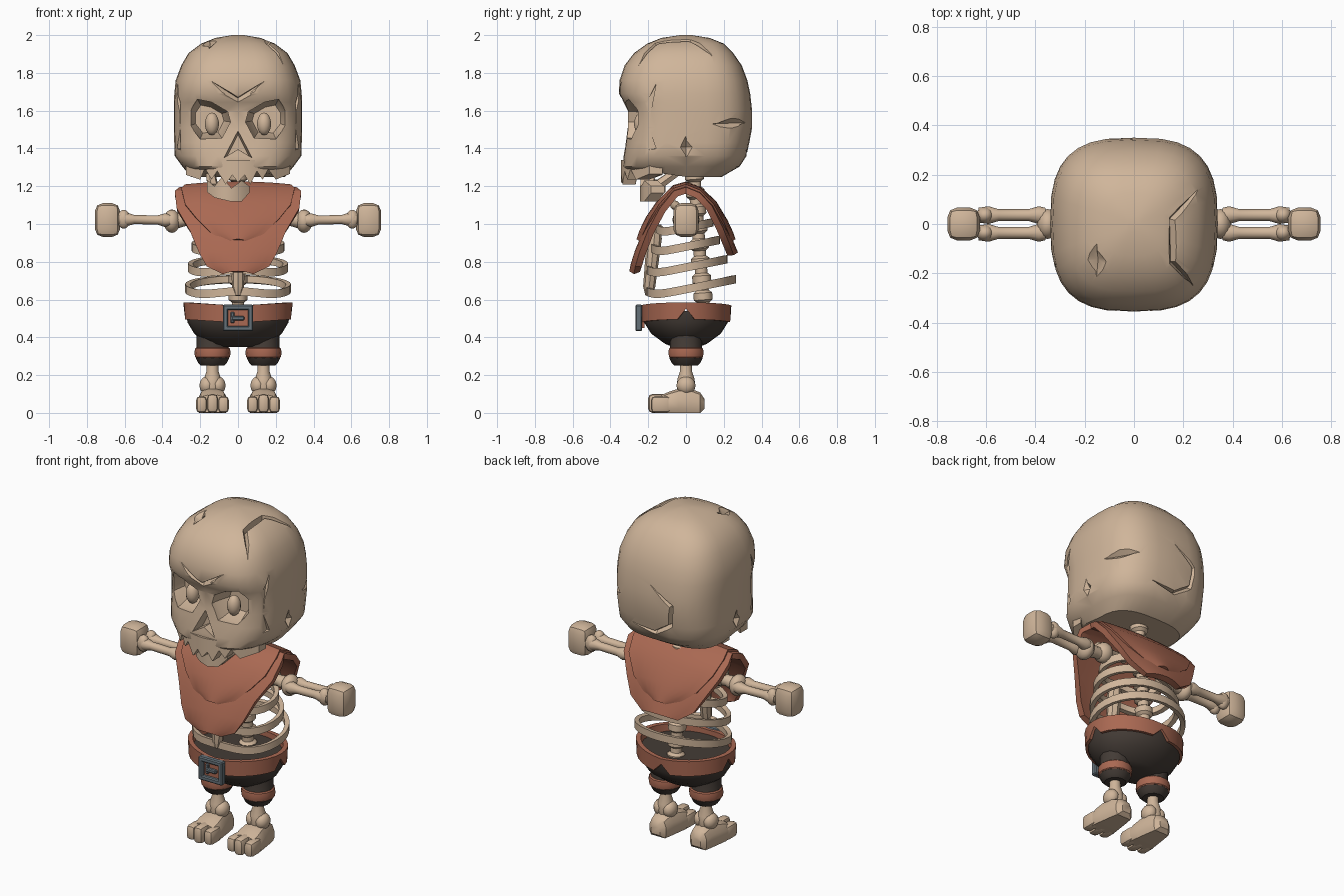
import bpy, bmesh, math
from mathutils import Vector, Matrix
from mathutils.bvhtree import BVHTree

if "Cube" in bpy.data.objects:
    bpy.data.objects.remove(bpy.data.objects["Cube"])


def material(name, rgb):
    m = bpy.data.materials.new(name)
    m.diffuse_color = (*rgb, 1)
    m.use_nodes = True
    m.node_tree.nodes["Principled BSDF"].inputs["Base Color"].default_value = m.diffuse_color
    return m


BONE = material("bone", (0.63, 0.465, 0.325))
CLOTH = material("rust_cloth", (0.40, 0.14, 0.085))
DARK = material("dark_cloth", (0.058, 0.045, 0.037))
METAL = material("grey_metal", (0.13, 0.165, 0.19))


def finish(name, bm, mat, mirror=False, recalc=True):
    if recalc:
        bmesh.ops.recalc_face_normals(bm, faces=bm.faces)
    me = bpy.data.meshes.new(name)
    bm.to_mesh(me)
    bm.free()
    ob = bpy.data.objects.new(name, me)
    bpy.context.collection.objects.link(ob)
    if mat:
        me.materials.append(mat)
    if mirror:
        ob.modifiers.new("mirror", 'MIRROR').use_mirror_merge = False
    return ob


def loft(name, rings, mat, mirror=False, closed=False):
    """Skin a list of equal rings, capped or joined end to end."""
    bm = bmesh.new()
    rows = [[bm.verts.new(p) for p in r] for r in rings]
    n = len(rows[0])
    for a, b in zip(rows, rows[1:] + (rows[:1] if closed else [])):
        for i in range(n):
            bm.faces.new((a[i], a[(i + 1) % n], b[(i + 1) % n], b[i]))
    if not closed:
        bm.faces.new(rows[0])
        bm.faces.new(rows[-1])
    return finish(name, bm, mat, mirror)


def bone(name, p, q, profile, mat=BONE, mirror=True, sides=12):
    """Turned shape from p to q; profile holds (fraction, radius)."""
    p, q = Vector(p), Vector(q)
    rot = (q - p).to_track_quat('Z', 'Y')
    rings = [[p.lerp(q, t) + rot @ Vector((r * math.cos(a), r * math.sin(a), 0))
              for a in (math.tau * i / sides for i in range(sides))] for t, r in profile]
    return loft(name, rings, mat, mirror)


def ball(name, loc, size, mat=BONE, mirror=True):
    bm = bmesh.new()
    bmesh.ops.create_uvsphere(bm, u_segments=14, v_segments=9, radius=1,
                              matrix=Matrix.Translation(loc) @ Matrix.Diagonal((*size, 1)))
    return finish(name, bm, mat, mirror)


def box(name, lo, hi, mat, bevel=0.0, mirror=False, segments=2):
    lo, hi = Vector(lo), Vector(hi)
    bm = bmesh.new()
    bmesh.ops.create_cube(bm, size=1, matrix=Matrix.Translation((lo + hi) / 2) @ Matrix.Diagonal((*(hi - lo), 1)))
    if bevel:
        bmesh.ops.bevel(bm, geom=bm.edges[:], offset=bevel, segments=segments, profile=0.5, affect='EDGES')
    return finish(name, bm, mat, mirror)


def spow(v, e):
    return math.copysign(abs(v) ** e, v)


# Skull: rounded-square rings (z, half width, back y, front y)
skull_rows = [(1.25, .25, .19, -.33), (1.305, .295, .285, -.335), (1.36, .335, .32, -.33), (1.43, .338, .335, -.32),
              (1.51, .34, .35, -.308), (1.6, .34, .35, -.308), (1.645, .34, .345, -.33), (1.69, .337, .34, -.355),
              (1.76, .33, .325, -.352), (1.84, .30, .295, -.325), (1.905, .262, .25, -.275),
              (1.955, .195, .2, -.205), (1.985, .12, .125, -.13), (2.0, .03, .03, -.03)]
rings = []
for z, rx, yb, yf in skull_rows:
    ring = []
    for i in range(32):
        a = math.tau * i / 32
        c, s = spow(math.cos(a), 2 / 2.9), spow(math.sin(a), 2 / 2.9)
        lift = .045 * max(0, -s) if z < 1.26 else 0
        ring.append((rx * c, s * (yb if s > 0 else -yf), z + lift))
    rings.append(ring)
skull = loft("skull", rings, BONE)
bm = bmesh.new()
bm.from_mesh(skull.data)
tree = BVHTree.FromBMesh(bm)
bm.free()
CENTRE = Vector((0, 0, 1.6))
cutters = []


def crack(points, width, depth=.028):
    """Wedge cutter that follows the skull surface and tapers at both ends."""
    hits = [tree.ray_cast(CENTRE, (Vector(p) - CENTRE).normalized())[:2] for p in points]
    rings = []
    for i, (p, n) in enumerate(hits):
        along = hits[min(i + 1, len(hits) - 1)][0] - hits[max(i - 1, 0)][0]
        side = along.cross(n).normalized()
        end = i in (0, len(hits) - 1)
        w, d = (.003, .002) if end else (width, depth)
        rings.append([p + n * .02 + side * w * 1.4, p + n * .02 - side * w * 1.4, p - n * d])
    cutters.append(loft("cutter", rings, None))


def hollow(outline, axis, steps):
    """Tapered prism cutter; steps hold (position on the axis, scale)."""
    cu = sum(p[0] for p in outline) / len(outline)
    cv = sum(p[1] for p in outline) / len(outline)
    rings = []
    for d, s in steps:
        flat = [(cu + (u - cu) * s, cv + (v - cv) * s) for u, v in outline]
        rings.append([(u, d, v) if axis == 'y' else (d, u, v) for u, v in flat])
    cutters.append(loft("cutter", rings, None))


# Eye sockets, temples and nose
socket = [(.055, 1.595), (.14, 1.645), (.215, 1.66), (.255, 1.6), (.255, 1.52), (.2, 1.45), (.085, 1.455), (.04, 1.54)]
temple = [(-.155, 1.76), (-.205, 1.66), (-.24, 1.53), (-.225, 1.37), (-.155, 1.385), (-.195, 1.5), (-.185, 1.6)]
for s in (-1, 1):
    hollow([(s * u, v) for u, v in socket], 'y', [(-.45, 1), (-.27, 1), (-.185, .7)])
    hollow(temple, 'x', [(s * .45, 1), (s * .305, .9)])
    crack([(s * .34, 0, 1.35), (s * .34, 0, 1.405), (s * .34, 0, 1.465)], .04)
hollow([(0, 1.5), (.075, 1.35), (0, 1.395), (-.075, 1.35)], 'y', [(-.45, 1), (-.33, 1), (-.26, .75)])
# Brow furrow, dents and cracks
crack([(-.14, -.34, 1.755), (0, -.35, 1.66), (.14, -.34, 1.755)], .022, .018)
crack([(-.15, -.08, 1.97), (-.15, -.145, 1.95), (-.15, -.21, 1.925)], .055)
crack([(.33, .14, 1.53), (.31, .25, 1.53), (.24, .34, 1.53)], .032)
crack([(.26, .14, 1.89), (.15, .02, 1.96), (.15, -.15, 1.94), (.24, -.25, 1.84)], .016)
crack([(0, .34, 1.66), (-.14, .34, 1.56), (-.13, .34, 1.43), (-.02, .33, 1.36), (.14, .32, 1.39)], .015)
for c in cutters:
    c.hide_render = True
    mod = skull.modifiers.new("cut", 'BOOLEAN')
    mod.operation, mod.solver, mod.object = 'DIFFERENCE', 'EXACT', c
ball("eyeball", (.138, -.235, 1.53), (.038, .04, .06))


def jaw(name, cols, y0, bend, mid, thick):
    """Bent plate with a toothed edge; cols hold (x, top z, bottom z)."""
    rings = []
    for x, t, b in cols:
        y = y0 + bend * (x - mid) ** 2
        rings.append([(x, y, t), (x, y, b), (x, y + thick, b), (x, y + thick, t)])
    loft(name, rings, BONE)


edge = [(-.275, 1.26), (-.2, 1.235), (-.175, 1.295), (-.14, 1.235), (-.11, 1.28), (-.065, 1.21), (-.03, 1.26),
        (0, 1.22), (.035, 1.26), (.065, 1.21), (.1, 1.28), (.13, 1.235), (.16, 1.29), (.2, 1.235), (.275, 1.265)]
jaw("upper_teeth", [(x, 1.34, z) for x, z in edge], -.345, 2.0, 0, .07)
jaw("lower_jaw", [(-.165, 1.235, 1.17), (-.125, 1.2, 1.14), (-.085, 1.25, 1.13), (-.035, 1.19, 1.118),
                  (.02, 1.23, 1.12), (.06, 1.2, 1.165)], -.245, 5, -.05, .07)
bone("jaw_hinge", (-.13, -.17, 1.19), (-.15, -.03, 1.29), [(0, .03), (1, .025)], mirror=False, sides=6)

# Spine, breastbone and ribs
spine = [(0, .03)]
for i in range(9):
    spine += [((i + .15) / 9, .033), ((i + .3) / 9, .05), ((i + .7) / 9, .05), ((i + .85) / 9, .033)]
bone("spine", (0, .1, .48), (0, .04, 1.3), spine + [(1, .03)], mirror=False)
bone("breastbone", (0, -.2, .62), (0, -.16, 1.0), [(0, .015), (.12, .032), (.8, .04), (1, .03)], mirror=False, sides=8)
for z0, rx, y0, y1 in ((.655, .28, -.21, .265), (.77, .265, -.21, .22), (.88, .245, -.185, .18), (.98, .21, -.16, .145)):
    rings = []
    for i in range(32):
        a = math.tau * i / 32
        c, s = math.cos(a), math.sin(a)
        ry, yc = (y1 - y0) / 2, (y0 + y1) / 2
        z = z0 + .2 * (yc + ry * s) + .03 * max(0, -s) ** 6
        rings.append([((rx + o) * c, yc + (ry + o) * s, z + h)
                      for o, h in ((0, -.022), (0, .022), (-.026, .018), (-.026, -.018))])
    loft("rib", rings, BONE, closed=True)


# Draped scarf: rows run front to back (y, z, half width)
def drape(name, rows, thick):
    bm = bmesh.new()
    grid = []
    for y, z, w in rows:
        grid.append([bm.verts.new((w * u, y * (1 - .08 * u * u), z - .015 * u * u))
                     for u in (k / 5 for k in range(-5, 6))])
    for a, b in zip(grid, grid[1:]):
        for i in range(10):
            bm.faces.new((a[i], a[i + 1], b[i + 1], b[i]))
    ob = finish(name, bm, CLOTH, recalc=False)
    mod = ob.modifiers.new("thickness", 'SOLIDIFY')
    mod.thickness, mod.offset = thick, -1


drape("scarf", [(-.30, .75, .08), (-.292, .79, .165), (-.27, .86, .205), (-.22, .98, .255), (-.15, 1.1, .325),
                (-.07, 1.19, .335), (0, 1.21, .31), (.08, 1.18, .335), (.15, 1.11, .32), (.21, 1.0, .26),
                (.25, .91, .21), (.275, .85, .12)], .035)
drape("scarf_fold", [(-.262, .92, .05), (-.247, .965, .14), (-.21, 1.04, .215), (-.155, 1.12, .28), (-.07, 1.205, .3),
                     (0, 1.225, .28), (.08, 1.195, .3), (.16, 1.12, .28), (.22, 1.02, .21), (.248, .96, .13),
                     (.262, .92, .05)], .03)

# Arms: collar bone, upper arm, paired forearm bones and fist
bone("collar_bone", (.02, -.06, 1.1), (.26, 0, 1.06), [(0, .025), (.5, .02), (1, .03)])
ball("shoulder", (.22, 0, 1.04), (.055, .055, .06))
bone("upper_arm", (.2, 0, 1.03), (.36, 0, 1.015), [(0, .04), (.5, .033), (.85, .045), (1, .04)])
ball("elbow", (.35, 0, 1.015), (.045, .062, .062))
for y in (-.036, .036):
    bone("forearm", (.36, y, 1.02), (.63, y, 1.025), [(0, .03), (.1, .036), (.25, .024), (.7, .024), (.85, .036), (1, .03)])
    ball("wrist", (.605, y, 1.025), (.036, .034, .05))
box("fist", (.625, -.067, .932), (.757, .067, 1.11), BONE, .04, True)

# Shorts with belt, cuffs and ties
loft("shorts", [[(rx * math.cos(math.tau * i / 28), ry * math.sin(math.tau * i / 28), z) for i in range(28)]
                for z, rx, ry in ((.35, .11, .07), (.365, .165, .11), (.42, .232, .185), (.48, .268, .222), (.54, .272, .226))],
     DARK)
bone("shorts_leg", (.135, 0, .45), (.135, 0, .25), [(0, .085), (.75, .083), (.8, .088), (.93, .075), (1, .06)], DARK)
bone("leg_tie", (.135, 0, .347), (.135, 0, .29), [(0, .085), (.1, .092), (.5, .096), (.9, .092), (1, .085)], CLOTH, sides=14)
rings = []
for i in range(32):
    c, s = math.cos(math.tau * i / 32), math.sin(math.tau * i / 32)
    z = .522 + .018 * abs(c)
    low = z + (.012 if i in (0, 16, 8) else -.045)
    rings.append([(c * rx, s * ry, h) for rx, ry, h in
                  ((.285, .238, low), (.29, .24, z + .045), (.262, .215, z + .045), (.255, .21, low))])
loft("belt", rings, CLOTH, closed=True)

# Buckle frame and prong
for n, x0, x1, z0, z1 in (("top", -.08, .08, .545, .573), ("bottom", -.08, .08, .433, .461),
                          ("left", -.08, -.052, .44, .566), ("right", .052, .08, .44, .566)):
    box("buckle_" + n, (x0, -.268, z0), (x1, -.232, z1), METAL, .006, segments=1)
box("buckle_backing", (-.06, -.247, .45), (.06, -.22, .555), CLOTH)
box("buckle_prong", (-.035, -.265, .49), (.035, -.235, .512), METAL, .005, segments=1)
box("buckle_prong_bar", (-.04, -.26, .475), (-.018, -.235, .535), METAL, .005, segments=1)

# Shins, ankles and feet
bone("shin", (.135, 0, .3), (.135, 0, .1), [(0, .03), (.4, .032), (.6, .045), (.8, .05), (1, .04)])
for dx in (-.03, .03):
    ball("ankle", (.135 + dx, 0, .145), (.04, .05, .048))
rings = []
for y, w, z0, z1 in ((.097, .03, .02, .075), (.075, .055, 0, .108), (.02, .066, 0, .13), (-.04, .076, 0, .128),
                     (-.09, .084, 0, .112), (-.13, .08, .002, .095)):
    rings.append([(.135 + w * u, y, z0 + (z1 - z0) * v) for u, v in
                  ((-.85, 0), (.85, 0), (1, .2), (1, .6), (.75, .9), (.3, 1), (-.3, 1), (-.75, .9), (-1, .6), (-1, .2))])
loft("foot", rings, BONE, True)
for dx in (-.058, 0, .058):
    box("toe", (.106 + dx, -.2 + abs(dx) * .25, 0), (.164 + dx, -.08, .1 - abs(dx) * .2), BONE, .022, True)

# Bake modifiers, drop cutters, smooth soft edges
dg = bpy.context.evaluated_depsgraph_get()
dg.update()
parts = [o for o in bpy.data.objects if o not in cutters]
baked = [bpy.data.meshes.new_from_object(o.evaluated_get(dg)) for o in parts]
for o, me in zip(parts, baked):
    o.modifiers.clear()
    o.data = me
for c in cutters:
    bpy.data.objects.remove(c)
for o in parts:
    o.select_set(True)
bpy.context.view_layer.objects.active = skull
bpy.ops.object.shade_smooth_by_angle(angle=math.radians(35))
